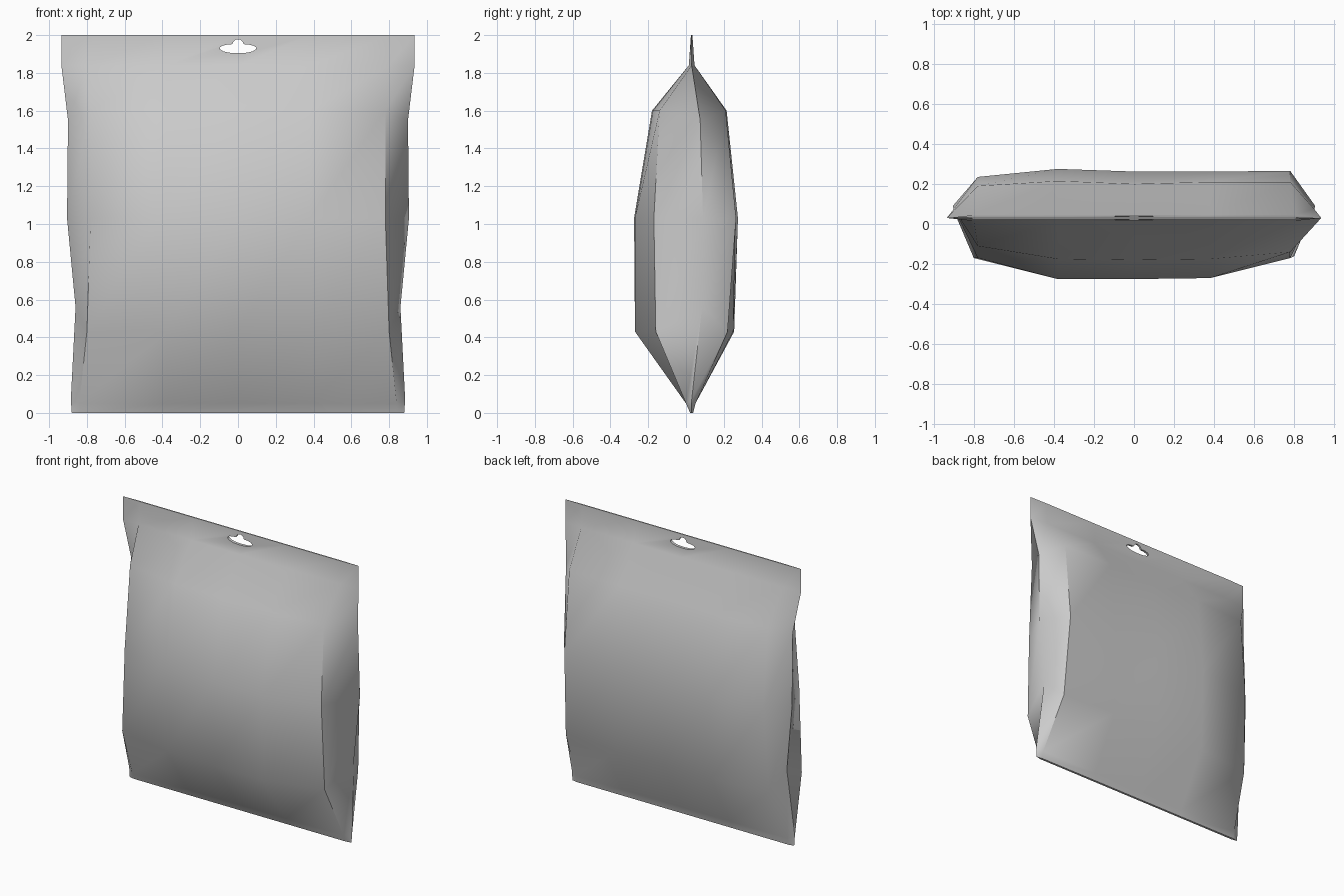
import bpy, bmesh, math

if "Cube" in bpy.data.objects:
    bpy.data.objects.remove(bpy.data.objects["Cube"])

# Bag rings: z, seam z, seam half width, seam y, corner x,
# front y and back y at five columns (left corner ... right corner)
rings = [
    (0.00, 0.00, 0.88, 0.030, 0.84, [0.022] * 5, [0.038] * 5),
    (0.05, 0.07, 0.885, 0.030, 0.84, [0.0] * 5, [0.050] * 5),
    (0.43, 0.56, 0.86, 0.085, 0.80, [-0.17, -0.27, -0.27, -0.27, -0.16], [0.20, 0.255, 0.25, 0.25, 0.22]),
    (1.03, 1.03, 0.905, 0.090, 0.78, [-0.17, -0.275, -0.275, -0.27, -0.17], [0.235, 0.275, 0.262, 0.262, 0.265]),
    (1.60, 1.55, 0.90, 0.075, 0.78, [-0.11, -0.175, -0.18, -0.175, -0.14], [0.19, 0.215, 0.20, 0.21, 0.21]),
    (1.84, 1.84, 0.935, 0.030, 0.80, [0.015] * 5, [0.045] * 5),
    (2.00, 2.00, 0.935, 0.030, 0.80, [0.026] * 5, [0.034] * 5),
]


def mesh_object(name, bm):
    bmesh.ops.recalc_face_normals(bm, faces=bm.faces[:])
    me = bpy.data.meshes.new(name)
    bm.to_mesh(me)
    bm.free()
    ob = bpy.data.objects.new(name, me)
    bpy.context.collection.objects.link(ob)
    return ob


# Pillow body with flat header, lofted through the rings
bm = bmesh.new()
loops = []
for z, sz, w, sy, cx, front, back in rings:
    xs = [-cx, -0.38, 0, 0.38, cx]
    pts = [(-w, sy, sz)] + [(x, y, z) for x, y in zip(xs, front)]
    pts += [(w, sy, sz)] + [(x, y, z) for x, y in reversed(list(zip(xs, back)))]
    loops.append([bm.verts.new(p) for p in pts])
for a, b in zip(loops, loops[1:]):
    for i in range(len(a)):
        j = (i + 1) % len(a)
        bm.faces.new((a[i], a[j], b[j], b[i]))
bm.faces.new(loops[0])
bm.faces.new(loops[-1])
bag = mesh_object("bag", bm)

# Hanging slot: flat oval with a rounded bump on top
half = [(0.0, 1.904), (0.05, 1.907), (0.08, 1.915), (0.095, 1.925), (0.097, 1.934),
        (0.085, 1.943), (0.06, 1.949), (0.04, 1.949), (0.03, 1.953), (0.025, 1.965), (0.014, 1.975)]
outline = half + [(0.0, 1.978)] + [(-x, z) for x, z in reversed(half[1:])]
bm = bmesh.new()
face = bm.faces.new([bm.verts.new((x, -0.1, z)) for x, z in outline])
ext = bmesh.ops.extrude_face_region(bm, geom=[face])
for v in ext["geom"]:
    if isinstance(v, bmesh.types.BMVert):
        v.co.y += 0.3
cutter = mesh_object("slot_cutter", bm)
cutter.hide_render = True

bpy.context.view_layer.objects.active = bag
bag.select_set(True)
mod = bag.modifiers.new("slot", "BOOLEAN")
mod.operation = "DIFFERENCE"
mod.solver = "EXACT"
mod.object = cutter
bpy.ops.object.modifier_apply(modifier=mod.name)
bpy.data.objects.remove(cutter)
bpy.ops.object.shade_smooth_by_angle(angle=math.radians(50))
